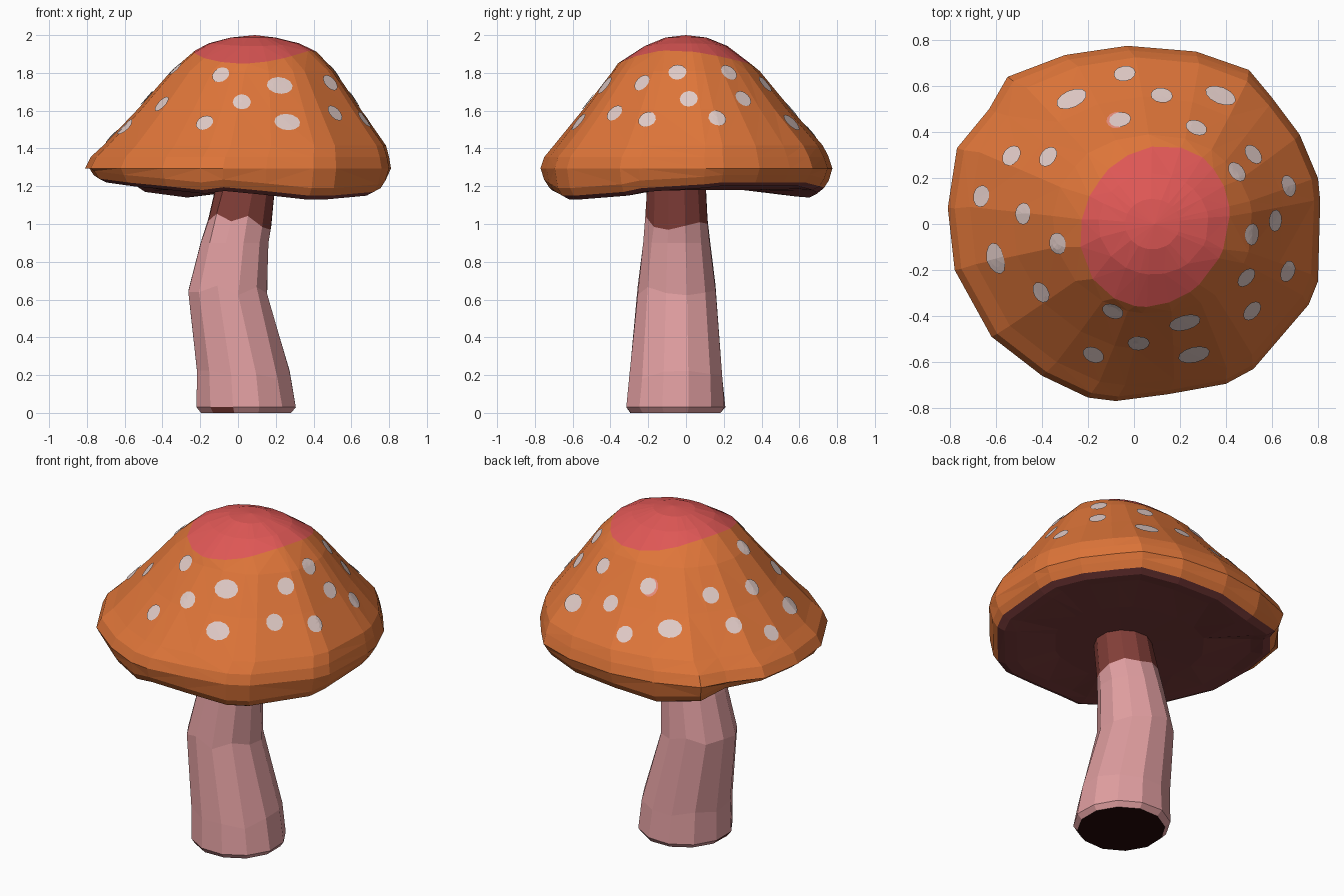
import bpy, bmesh, math, random
from mathutils import Vector
from mathutils.bvhtree import BVHTree

if "Cube" in bpy.data.objects:
    bpy.data.objects.remove(bpy.data.objects["Cube"])

random.seed(4)


def material(name, rgb):
    lin = [(c / 255 / 12.92) if c < 11 else ((c / 255 + 0.055) / 1.055) ** 2.4 for c in rgb]
    m = bpy.data.materials.new(name)
    m.diffuse_color = (*lin, 1)
    m.use_nodes = True
    m.node_tree.nodes["Principled BSDF"].inputs["Base Color"].default_value = m.diffuse_color
    return m


ORANGE = material("cap orange", (222, 117, 57))
RED = material("crown red", (222, 87, 85))
GILL = material("gill maroon", (122, 59, 58))
WHITE = material("spot white", (224, 202, 198))
PINK = material("stem pink", (224, 158, 160))
BROWN = material("stem brown", (130, 62, 56))
BASE = material("base dark", (36, 9, 7))
HALO = material("halo pink", (232, 140, 122))


def finish(bm, name, mats):
    me = bpy.data.meshes.new(name)
    bmesh.ops.recalc_face_normals(bm, faces=bm.faces)
    bm.to_mesh(me)
    for m in mats:
        me.materials.append(m)
    ob = bpy.data.objects.new(name, me)
    bpy.context.collection.objects.link(ob)
    return ob


def loft(rings, start, end, mat_rule):
    """Skin rings of points from a start pole to an end pole."""
    bm = bmesh.new()
    rows = [[bm.verts.new(p) for p in r] for r in rings]
    n = len(rows[0])
    a, b = bm.verts.new(start), bm.verts.new(end)
    for j in range(n):
        k = (j + 1) % n
        bm.faces.new((a, rows[0][j], rows[0][k])).material_index = mat_rule(-1, j)
        bm.faces.new((b, rows[-1][k], rows[-1][j])).material_index = mat_rule(len(rows), j)
        for i in range(len(rows) - 1):
            f = bm.faces.new((rows[i][j], rows[i + 1][j], rows[i + 1][k], rows[i][k]))
            f.material_index = mat_rule(i, j)
    return bm


# Cap: wavy rim outline (x, y) with the height of the rim's lower edge
rim = [(.81, .1, 1.19), (.8, .2, 1.2), (.72, .39, 1.2), (.6, .55, 1.2), (.5, .67, 1.2),
       (.27, .75, 1.18), (-.03, .775, 1.17), (-.3, .735, 1.14), (-.55, .64, 1.17),
       (-.63, .5, 1.22), (-.77, .33, 1.24), (-.81, .07, 1.24), (-.78, -.2, 1.22),
       (-.62, -.49, 1.2), (-.4, -.66, 1.18), (-.2, -.755, 1.16), (-.08, -.77, 1.175),
       (.15, -.74, 1.155), (.4, -.695, 1.13), (.52, -.63, 1.13), (.76, -.35, 1.15),
       (.8, -.25, 1.17)]


def cap_ring(cx, cy, rx, ry, z, t, dip=0.0, from_rim=False, lobe=0.0):
    pts = []
    for x, y, low in rim:
        u = Vector((x / .81, y / .775))
        u = u.normalized().lerp(u, t)
        s = lobe * math.cos(2 * (math.atan2(u.y, u.x) - math.radians(235)))
        h = low + z if from_rim else z - dip * u.y ** 2 - .2 * s
        pts.append((cx + rx * u.x * (1 + s), cy + ry * u.y * (1 + s), h))
    return pts


cap_rings = [
    cap_ring(.08, 0, .12, .11, 1.987, 0),
    cap_ring(.085, 0, .24, .22, 1.957, 0, .015),
    cap_ring(.09, -.01, .33, .34, 1.912, .2, .055, lobe=.07),
    cap_ring(.08, 0, .435, .39, 1.81, .3),
    cap_ring(.06, .005, .59, .55, 1.61, .5),
    cap_ring(.035, .01, .75, .715, 1.415, .8),
    cap_ring(.01, 0, .79, .755, 1.355, .95),
    cap_ring(0, 0, .81, .775, 1.295, 1),
    cap_ring(0, 0, .79, .756, .06, 1, from_rim=True),
    cap_ring(0, 0, .765, .73, .02, 1, from_rim=True),
    cap_ring(0, 0, .725, .69, 0, 1, from_rim=True),
    cap_ring(0, 0, .66, .62, .005, 1, from_rim=True),
    cap_ring(.02, -.02, .42, .40, 1.18, .5),
]
cap_bm = loft(cap_rings, (.09, 0, 2.0), (.03, -.05, 1.19),
              lambda i, j: 1 if i < 2 else (0 if i < 9 else 2))
bmesh.ops.triangulate(cap_bm, faces=cap_bm.faces)
tree = BVHTree.FromBMesh(cap_bm)
finish(cap_bm, "cap", [ORANGE, RED, GILL])


# Spots: thin ovals draped over the cap, placed by their plan position
def add_spots(name, spots, mat, lift):
    bm = bmesh.new()
    n = 12
    for x, y, a, b in spots:
        p = tree.ray_cast(Vector((x, y, 3)), Vector((0, 0, -1)))[0]
        nor = Vector()
        for dx, dy in ((0, 0), (.03, 0), (-.03, 0), (0, .03), (0, -.03)):
            nor += tree.ray_cast(Vector((x + dx, y + dy, 3)), Vector((0, 0, -1)))[1]
        nor.normalize()
        side = Vector((0, 0, 1)).cross(nor).normalized()
        up = nor.cross(side)

        def drape(u, v):
            q = p + side * u * a + up * v * b
            hit = tree.ray_cast(q + nor * .2, -nor)[0]
            return bm.verts.new((hit or q) + nor * lift)

        ang = [2 * math.pi * k / n for k in range(n)]
        mid = drape(0, 0)
        inner = [drape(.55 * math.cos(t), .55 * math.sin(t)) for t in ang]
        outer = [drape(math.cos(t), math.sin(t)) for t in ang]
        for k in range(n):
            m = (k + 1) % n
            bm.faces.new((mid, inner[k], inner[m]))
            bm.faces.new((inner[k], outer[k], outer[m], inner[m]))
    ob = finish(bm, name, [mat])
    # make every plate face outward
    for f in ob.data.polygons:
        if f.normal.z < 0:
            f.flip()
    return ob


small = [(-.04, .65), (.12, .555), (-.06, .45), (.27, .415), (.445, .225), (.67, .165),
         (.61, .015), (.51, -.045), (.665, -.205), (.485, -.23), (.02, -.515), (-.175, -.565),
         (-.09, -.375), (-.40, -.295), (-.33, -.085), (-.48, .045), (-.66, .12),
         (-.37, .29), (-.53, .295), (.51, -.375), (.515, .30)]
large = [(-.27, .54), (.375, .555), (.22, -.425), (.26, -.565), (-.60, -.15)]
add_spots("spots", [(x, y, .048, .05) for x, y in small] +
          [(x, y, .07, .055) for x, y in large], WHITE, .006)
add_spots("spot_halo", [(-.075, .45, .045, .055)], HALO, .003)

# Stem: bent tapering trunk (z, centre x, centre y, radius)
SIDES = 12
stem_path = [(0, .045, -.055, .245), (.03, .043, -.055, .268), (.2, .03, -.053, .254),
             (.65, -.054, -.05, .214), (.9, -.018, -.05, .183), (1.02, .008, -.05, .171),
             (1.2, .04, -.05, .16)]
stem_rings = []
for i, (z, cx, cy, r) in enumerate(stem_path):
    ring = []
    for k in range(SIDES):
        t = 2 * math.pi * (k + .5) / SIDES
        jz = random.uniform(-.03, .03) if i in (2, 3, 5) else 0
        if i == 5:
            jz -= .025 * math.cos(t)
        rr = r * random.uniform(.99, 1.02)
        ring.append((cx + rr * math.cos(t), cy + rr * math.sin(t), z + jz))
    stem_rings.append(ring)


def stem_rule(i, j):
    if i == -1:
        return 2
    if i >= 5 or (i == 0 and j in (5, 7)):
        return 1
    return 0


stem_bm = loft(stem_rings, (.045, -.055, 0), (.04, -.05, 1.2), stem_rule)
finish(stem_bm, "stem", [PINK, BROWN, BASE])
